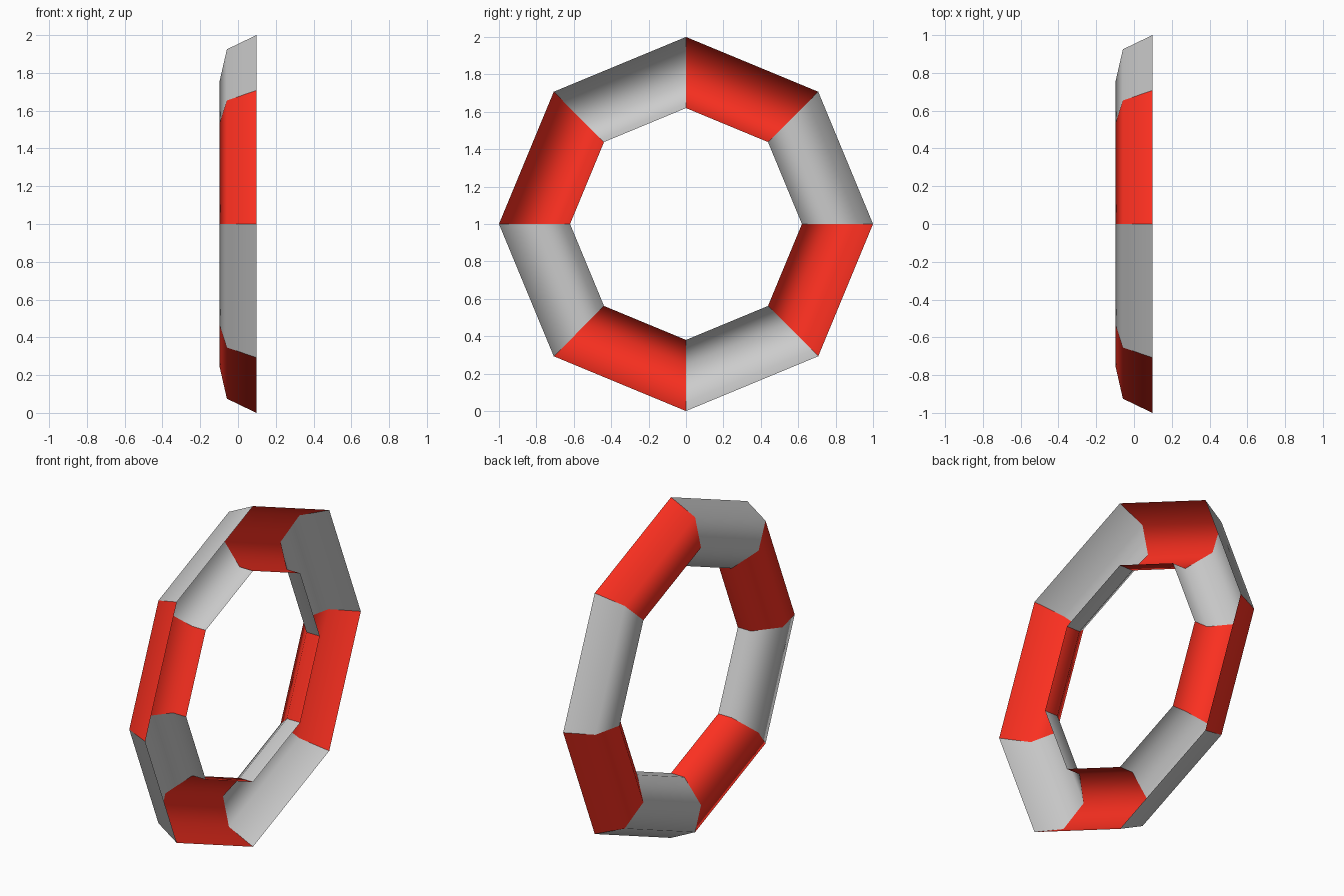
import bpy, bmesh
from math import sin, cos, pi

if "Cube" in bpy.data.objects:
    bpy.data.objects.remove(bpy.data.objects["Cube"])

RING_R, TUBE_R, SIDES = 0.8, 0.2, 8
HALF_W = TUBE_R * sin(4 * pi / 7) / 2

# Half of a seven-sided tube section as (x, radius), open towards +x
profile = [(HALF_W - TUBE_R * sin(i * 2 * pi / 7), RING_R + TUBE_R * cos(i * 2 * pi / 7))
           for i in range(4)]
profile.append((HALF_W, profile[-1][1]))


def ring_segments(name, first, colour=None):
    """Every second segment of the octagonal ring, as an open smooth shell."""
    bm = bmesh.new()
    for k in range(first, SIDES, 2):
        rows = []
        for a in (k * 2 * pi / SIDES, (k + 1) * 2 * pi / SIDES):
            rows.append([bm.verts.new((x, r * cos(a), 1 + r * sin(a))) for x, r in profile])
        for i in range(len(profile) - 1):
            f = bm.faces.new((rows[0][i], rows[0][i + 1], rows[1][i + 1], rows[1][i]))
            f.smooth = True
    mesh = bpy.data.meshes.new(name)
    bm.to_mesh(mesh)
    bm.free()
    if colour:
        mat = bpy.data.materials.new(name)
        mat.diffuse_color = colour
        mat.use_nodes = True
        mat.node_tree.nodes["Principled BSDF"].inputs["Base Color"].default_value = mat.diffuse_color
        mesh.materials.append(mat)
    obj = bpy.data.objects.new(name, mesh)
    bpy.context.collection.objects.link(obj)
    return obj


# Alternating grey and red segments of the half ring
ring_segments("grey_ring_segments", 0)
ring_segments("red_ring_segments", 1, (1.0, 0.03, 0.015, 1))
